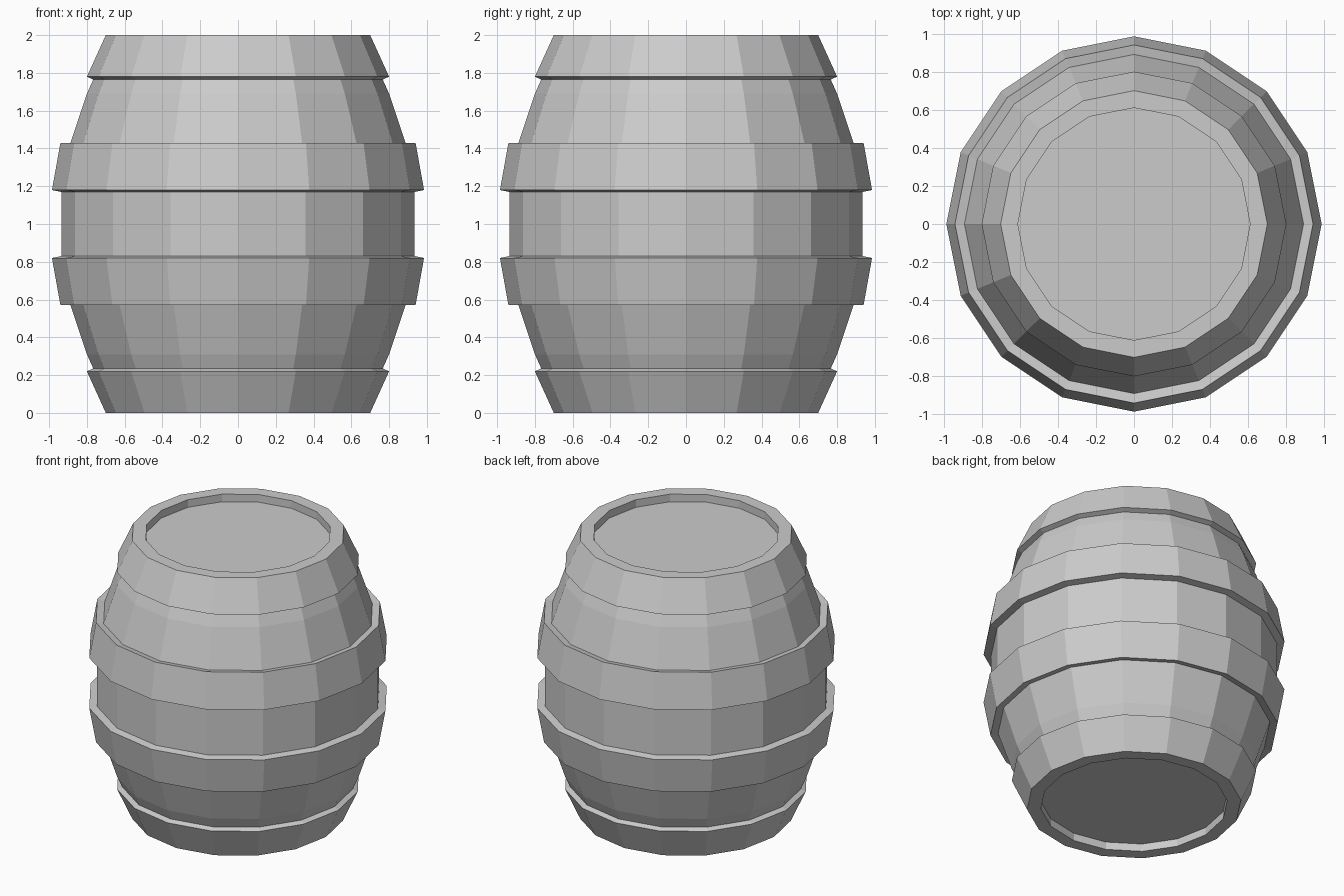
import bpy, bmesh, math

if "Cube" in bpy.data.objects:
    bpy.data.objects.remove(bpy.data.objects["Cube"])

SIDES = 16
MID = 1.0  # height of the mirror plane


def lathe(name, profile, closed):
    """Spin (radius, z) points round z; radius 0 becomes a single pole vertex."""
    bm = bmesh.new()
    rings = []
    for r, z in profile:
        if r == 0:
            rings.append([bm.verts.new((0, 0, z))] * SIDES)
        else:
            rings.append([bm.verts.new((r * math.cos(2 * math.pi * i / SIDES),
                                        r * math.sin(2 * math.pi * i / SIDES), z))
                          for i in range(SIDES)])
    pairs = list(zip(rings, rings[1:]))
    if closed:
        pairs.append((rings[-1], rings[0]))
    for a, b in pairs:
        for i in range(SIDES):
            j = (i + 1) % SIDES
            bm.faces.new(list(dict.fromkeys((a[i], a[j], b[j], b[i]))))
    bmesh.ops.recalc_face_normals(bm, faces=bm.faces)
    mesh = bpy.data.meshes.new(name)
    bm.to_mesh(mesh)
    bm.free()
    obj = bpy.data.objects.new(name, mesh)
    bpy.context.collection.objects.link(obj)
    return obj


def flip(profile):
    return [(r, 2 * MID - z) for r, z in reversed(profile)]


# Staves with recessed lids at both ends
upper = [(0.935, 1.17), (0.89, 1.42), (0.80, 1.69), (0.66, 2.0),
         (0.61, 2.0), (0.61, 1.945), (0, 1.945)]
lathe("barrel_body", flip(upper) + upper, False)

# Hoops: one at each end and one either side of the middle
end_hoop = [(0.66, 2.0), (0.70, 2.0), (0.80, 1.78), (0.766, 1.765)]
middle_hoop = [(0.89, 1.42), (0.94, 1.43), (0.985, 1.18), (0.935, 1.17)]
for label, section in (("end_hoop", end_hoop), ("middle_hoop", middle_hoop)):
    lathe("upper_" + label, section, True)
    lathe("lower_" + label, flip(section), True)
